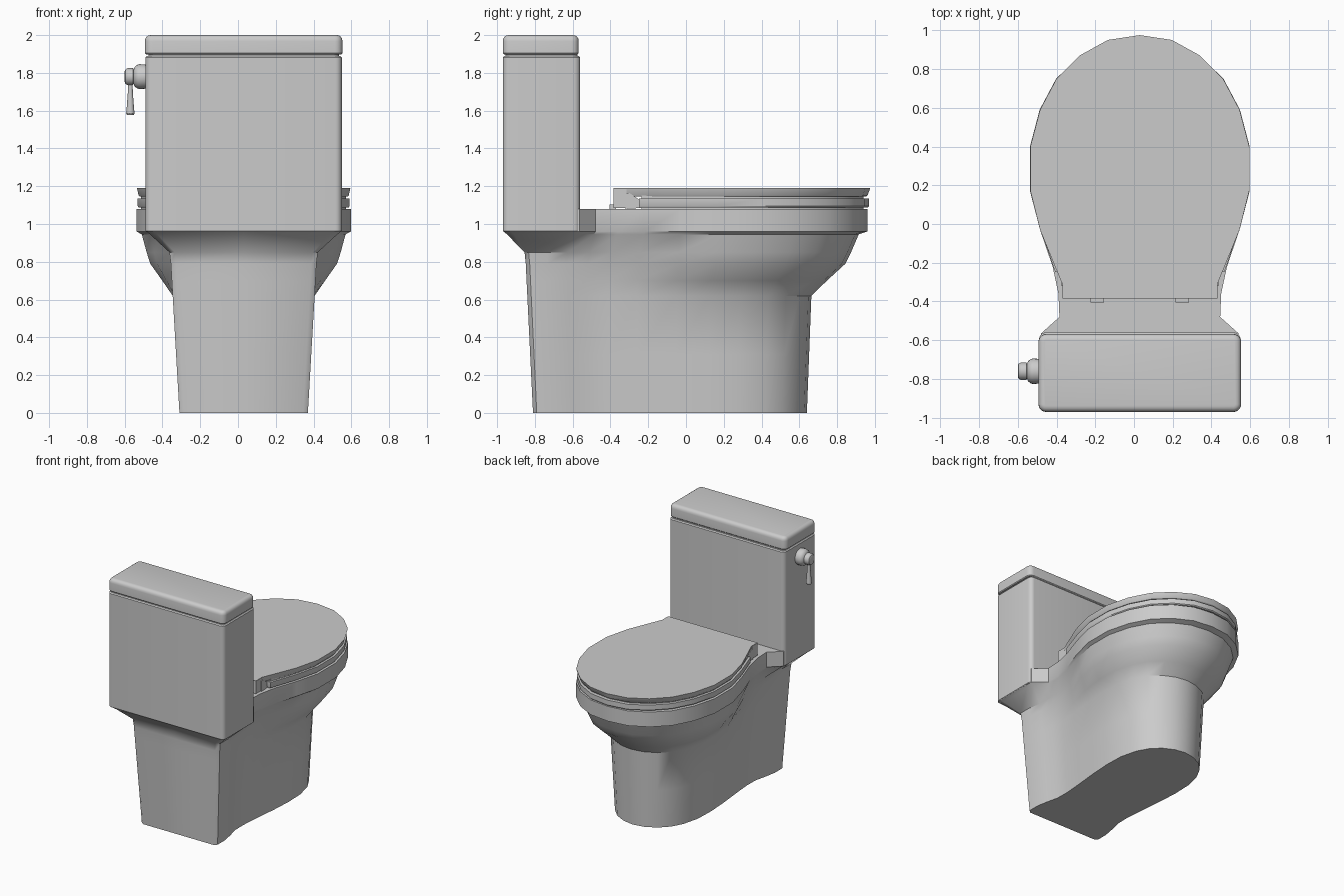
import bpy, bmesh, math

if "Cube" in bpy.data.objects:
    bpy.data.objects.remove(bpy.data.objects["Cube"])

CX = 0.03  # the body is symmetric about this x
mat = bpy.data.materials.new("light grey ceramic")
mat.diffuse_color = (0.6, 0.6, 0.6, 1)
mat.use_nodes = True
mat.node_tree.nodes["Principled BSDF"].inputs["Base Color"].default_value = mat.diffuse_color


def loft(name, rings, angle=32):
    """Skin a stack of closed rings and cap both ends."""
    bm = bmesh.new()
    vs = [[bm.verts.new(p) for p in r] for r in rings]
    n = len(vs[0])
    for a, b in zip(vs, vs[1:]):
        for i in range(n):
            j = (i + 1) % n
            bm.faces.new((a[i], a[j], b[j], b[i]))
    bm.faces.new(vs[0][::-1])
    bm.faces.new(vs[-1])
    bmesh.ops.recalc_face_normals(bm, faces=bm.faces)
    me = bpy.data.meshes.new(name)
    bm.to_mesh(me)
    bm.free()
    me.materials.append(mat)
    ob = bpy.data.objects.new(name, me)
    bpy.context.collection.objects.link(ob)
    bpy.ops.object.select_all(action='DESELECT')
    ob.select_set(True)
    bpy.context.view_layer.objects.active = ob
    bpy.ops.object.shade_smooth_by_angle(angle=math.radians(angle))
    return ob


def mirror(half, z):
    """Full ring from a half outline of (half width, y), back to front."""
    left = [(-x, y) for x, y in reversed(half) if x > 1e-6]
    return [(CX + x, y, z) for x, y in list(half) + left]


def rrect(hx, y0, y1, r, z, inset=0.0, n=5):
    """Rounded rectangle ring."""
    hx, y0, y1 = hx - inset, y0 + inset, y1 - inset
    r = max(r - inset, 0.008)
    out = []
    for k, (cx, cy) in enumerate([(hx - r, y1 - r), (r - hx, y1 - r),
                                  (r - hx, y0 + r), (hx - r, y0 + r)]):
        for i in range(n + 1):
            a = math.pi / 2 * (k + i / n)
            out.append((CX + cx + r * math.cos(a), cy + r * math.sin(a), z))
    return out


# Pedestal and bowl: blend from the foot outline to the rim outline
foot = [(0, -.81), (.315, -.81), (.34, -.79), (.34, -.70), (.322, -.60),
        (.30, -.51), (.298, -.40), (.31, -.25), (.33, -.05), (.34, .12),
        (.335, .28), (.30, .42), (.25, .51), (.18, .58), (.09, .625), (0, .64)]
rim = [(0, -.965), (.475, -.965), (.515, -.925), (.515, -.62), (.51, -.565),
       (.415, -.48), (.42, -.36), (.45, -.22), (.515, -.03), (.567, .17),
       (.567, .40), (.517, .59), (.432, .75), (.312, .865), (.165, .94), (0, .96)]
# z, then the blend for tank side, neck and bowl
levels = [(0, 0, 0, 0), (.31, 0, 0, 0), (.62, 0, 0, 0), (.70, 0, .08, .27),
          (.79, 0, .25, .6), (.85, .03, .45, .7), (.945, .84, .9, .84),
          (.96, 1, 1, 1), (1.08, 1, 1, 1)]
rings = []
for z, tank_t, neck_t, bowl_t in levels:
    half = []
    for i, ((fx, fy), (rx, ry)) in enumerate(zip(foot, rim)):
        t = tank_t if i < 5 else neck_t if i < 8 else bowl_t
        fx, fy = fx * (1 + .17 * z), fy * (1 + .06 * z)
        half.append((fx + (rx - fx) * t, fy + (ry - fy) * t))
    rings.append(mirror(half, z))
loft("pedestal_bowl", rings, 40)

# Tank, shadow gap and tank lid
loft("tank", [rrect(.52, -.97, -.56, .035, z, i) for z, i in
              ((.96, .004), (.964, 0), (1.882, 0), (1.89, .008))])
loft("tank_neck", [rrect(.505, -.955, -.575, .03, z) for z in (1.88, 1.91)])
lid_steps = [(1.898, .006), (1.904, 0), (1.968, 0)]
lid_steps += [(1.97 + .03 * math.sin(a), .03 * (1 - math.cos(a)))
              for a in (math.radians(d) for d in (22, 45, 67, 90))]
loft("tank_lid", [rrect(.523, -.97, -.568, .04, z, i) for z, i in lid_steps])

# Seat and seat cover share the egg outline
egg = [(.515, -.03), (.565, .17), (.565, .40), (.515, .59), (.43, .75),
       (.31, .87), (.165, .95), (0, .975)]


def scaled(half, s):
    return [(x * s, .1 + (y - .1) * s) for x, y in half]


seat = [(0, -.25), (.44, -.25)] + egg
cover = [(0, -.385), (.40, -.385), (.40, -.31), (.45, -.19)] + egg
loft("seat_gap", [mirror(scaled(seat, .96), z) for z in (1.07, 1.15)])
loft("seat", [mirror(scaled(seat, s), z) for z, s in
              ((1.088, .985), (1.095, .993), (1.135, .993))])
loft("seat_cover", [mirror(scaled(cover, s), z) for z, s in
                    ((1.145, .975), (1.152, .985), (1.19, 1.0))])


# Hinge housing behind the seat
def bar(name, hx, profile, cx=CX):
    loft(name, [[(cx + s * hx, y, z) for y, z in profile] for s in (-1, 1)])


bar("cover_back", .40, [(-.385, 1.085), (-.385, 1.185), (-.315, 1.185), (-.315, 1.085)])
bar("hinge_housing", .405, [(-.32, 1.08), (-.32, 1.165), (-.30, 1.165),
                            (-.25, 1.13), (-.24, 1.085)])
for side in (-1, 1):
    bar("hinge_tab", .035, [(-.405, 1.08), (-.405, 1.103), (-.37, 1.103), (-.37, 1.08)],
        CX + .22 * side)


# Flush lever: turned knob and hanging handle
def circle(n, f):
    return [f(math.cos(2 * math.pi * i / n), math.sin(2 * math.pi * i / n)) for i in range(n)]


knob = [(-.47, .062), (-.52, .066), (-.535, .062), (-.548, .05), (-.552, .038),
        (-.556, .045), (-.585, .045), (-.596, .038), (-.60, .028)]
loft("lever_knob", [circle(24, lambda c, s: (x, -.76 + r * c, 1.78 + r * s)) for x, r in knob])
handle = [(1.76, .012), (1.70, .013), (1.62, .019), (1.585, .022), (1.578, .018)]
loft("lever_handle", [circle(16, lambda c, s: (-.57 + r * c, -.76 + r * s, z)) for z, r in handle])
